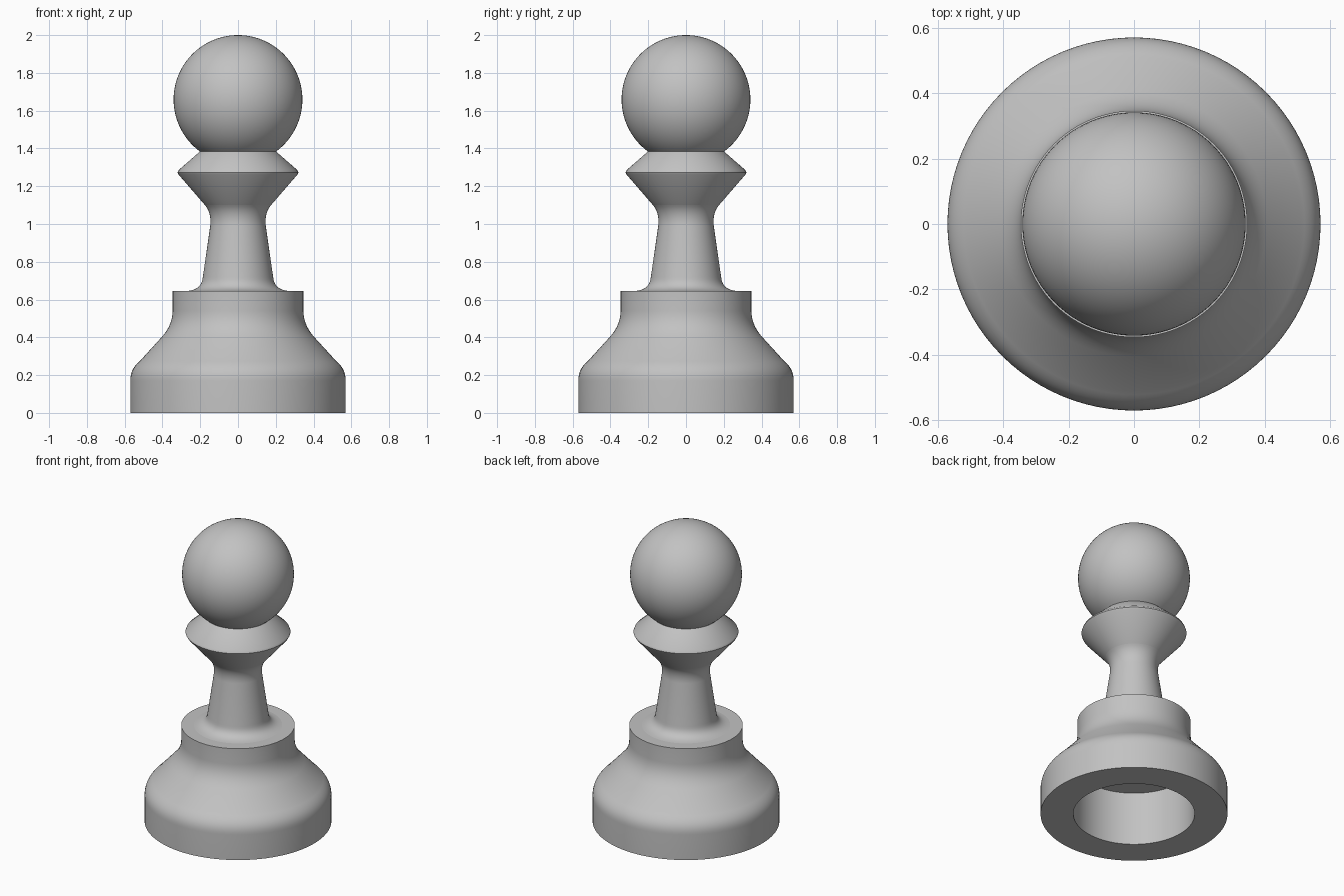
import bpy
import bmesh
import math
from mathutils import Vector
from mathutils.geometry import interpolate_bezier

SEGMENTS = 96

old = bpy.data.objects.get("Cube")
if old:
    bpy.data.objects.remove(old, do_unlink=True)

grey = bpy.data.materials.new("plain grey")
grey.use_nodes = True
colour = (0.54, 0.54, 0.54, 1)
grey.diffuse_color = colour
grey.node_tree.nodes["Principled BSDF"].inputs["Base Color"].default_value = colour


def curve(start, handle_a, handle_b, end, steps=10):
    """Points (radius, height) along one smooth profile section."""
    pts = [Vector((r, z, 0)) for r, z in (start, handle_a, handle_b, end)]
    return [(p.x, p.y) for p in interpolate_bezier(*pts, steps + 1)]


def lathe(name, profile):
    """Turn a (radius, height) profile about the z axis."""
    bm = bmesh.new()
    verts = [bm.verts.new((r, 0, z)) for r, z in profile]
    edges = [bm.edges.new(pair) for pair in zip(verts, verts[1:])]
    bmesh.ops.spin(bm, geom=verts + edges, cent=(0, 0, 0), axis=(0, 0, 1),
                   angle=math.tau, steps=SEGMENTS, use_duplicate=False)
    bmesh.ops.remove_doubles(bm, verts=bm.verts, dist=0.0001)
    bmesh.ops.recalc_face_normals(bm, faces=bm.faces)
    # Make the open shells face outwards: check the widest side face
    side = max(bm.faces, key=lambda f: f.calc_center_median().xy.length)
    if side.normal.xy.dot(side.calc_center_median().xy) < 0:
        bmesh.ops.reverse_faces(bm, faces=bm.faces)
    mesh = bpy.data.meshes.new(name)
    bm.to_mesh(mesh)
    bm.free()
    mesh.materials.append(grey)
    obj = bpy.data.objects.new(name, mesh)
    bpy.context.collection.objects.link(obj)
    bpy.ops.object.select_all(action="DESELECT")
    obj.select_set(True)
    bpy.context.view_layer.objects.active = obj
    bpy.ops.object.shade_smooth_by_angle(angle=math.radians(30))
    return obj


# Base: hollow underneath, bell-shaped outside, flat ledge on top
base = [(0, 0.36), (0.37, 0.36), (0.37, 0), (0.57, 0)]
base += curve((0.57, 0.17), (0.57, 0.22), (0.55, 0.25), (0.51, 0.285))
base += curve((0.405, 0.4), (0.37, 0.44), (0.348, 0.48), (0.346, 0.54))
base += [(0.346, 0.645), (0.27, 0.645)]
lathe("base", base)

# Stem: flared foot, tapered shaft, curved throat under the collar
stem = curve((0.27, 0.645), (0.22, 0.65), (0.19, 0.67), (0.186, 0.72))
stem += curve((0.147, 0.99), (0.142, 1.03), (0.15, 1.07), (0.175, 1.1))
lathe("stem", stem)

# Collar: cone widening to a thin rim, then sloping in to the head
lathe("collar", [(0.175, 1.1), (0.315, 1.262), (0.32, 1.272),
                 (0.315, 1.285), (0.2, 1.385)])

# Head: ball cut off where it meets the collar
RADIUS, CENTRE = 0.341, 1.659
low = -math.acos(0.2 / RADIUS)
angles = [low + (math.pi / 2 - low) * i / 40 for i in range(41)]
lathe("head", [(RADIUS * math.cos(a), CENTRE + RADIUS * math.sin(a)) for a in angles])
